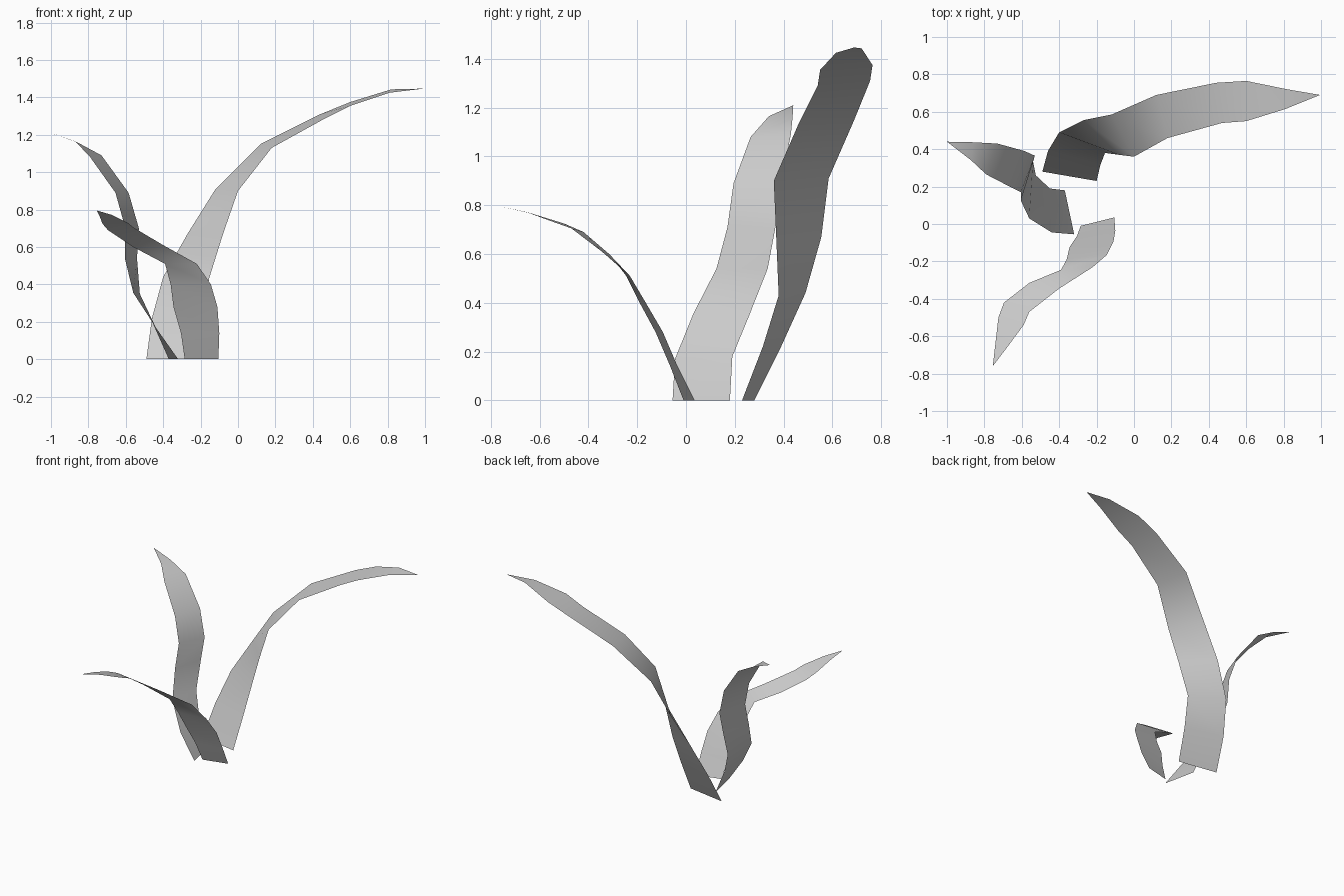
import bpy, bmesh


def leaf_blade(name, edge_a, edge_b, tip):
    """Ribbon leaf lofted between its two edge curves, closing to a point."""
    bm = bmesh.new()
    rows = [(bm.verts.new(a), bm.verts.new(b)) for a, b in zip(edge_a, edge_b)]
    for (a0, b0), (a1, b1) in zip(rows, rows[1:]):
        bm.faces.new((a0, b0, b1, a1))
    bm.faces.new((*rows[-1], bm.verts.new(tip)))
    for f in bm.faces:
        f.smooth = True
    mesh = bpy.data.meshes.new(name)
    bm.to_mesh(mesh)
    bm.free()
    obj = bpy.data.objects.new(name, mesh)
    bpy.context.collection.objects.link(obj)
    return obj


# Tall leaf arching to the right
leaf_blade(
    "tall_leaf",
    [(-.49, .28, 0), (-.46, .39, .22), (-.40, .49, .44), (-.27, .555, .67),
     (-.12, .585, .91), (.12, .69, 1.15), (.44, .755, 1.31), (.6, .765, 1.375),
     (.82, .72, 1.443)],
    [(-.20, .23, 0), (-.18, .315, .22), (-.155, .38, .43), (-.08, .37, .67),
     (0, .36, .90), (.18, .46, 1.13), (.47, .54, 1.29), (.6, .55, 1.355),
     (.81, .615, 1.425)],
    (.995, .69, 1.447))

# Middle leaf leaning to the left
leaf_blade(
    "middle_leaf",
    [(-.32, -.055, 0), (-.44, -.045, .17), (-.56, .03, .355), (-.605, .125, .54),
     (-.605, .17, .71), (-.655, .195, .89), (-.79, .265, 1.08), (-.87, .34, 1.165)],
    [(-.37, .18, 0), (-.45, .19, .18), (-.525, .26, .35), (-.54, .335, .54),
     (-.53, .365, .70), (-.585, .39, .89), (-.73, .43, 1.09), (-.86, .437, 1.16)],
    (-1, .44, 1.21))

# Short leaf drooping to the front left
leaf_blade(
    "short_leaf",
    [(-.105, .035, 0), (-.10, -.035, .14), (-.11, -.095, .28), (-.145, -.165, .40),
     (-.22, -.23, .51), (-.40, -.345, .61), (-.56, -.47, .705), (-.59, -.54, .73),
     (-.675, -.655, .772)],
    [(-.285, -.01, 0), (-.305, -.065, .14), (-.345, -.125, .28), (-.36, -.19, .40),
     (-.39, -.245, .51), (-.56, -.315, .60), (-.695, -.42, .69), (-.725, -.50, .725),
     (-.74, -.63, .765)],
    (-.755, -.76, .795))
